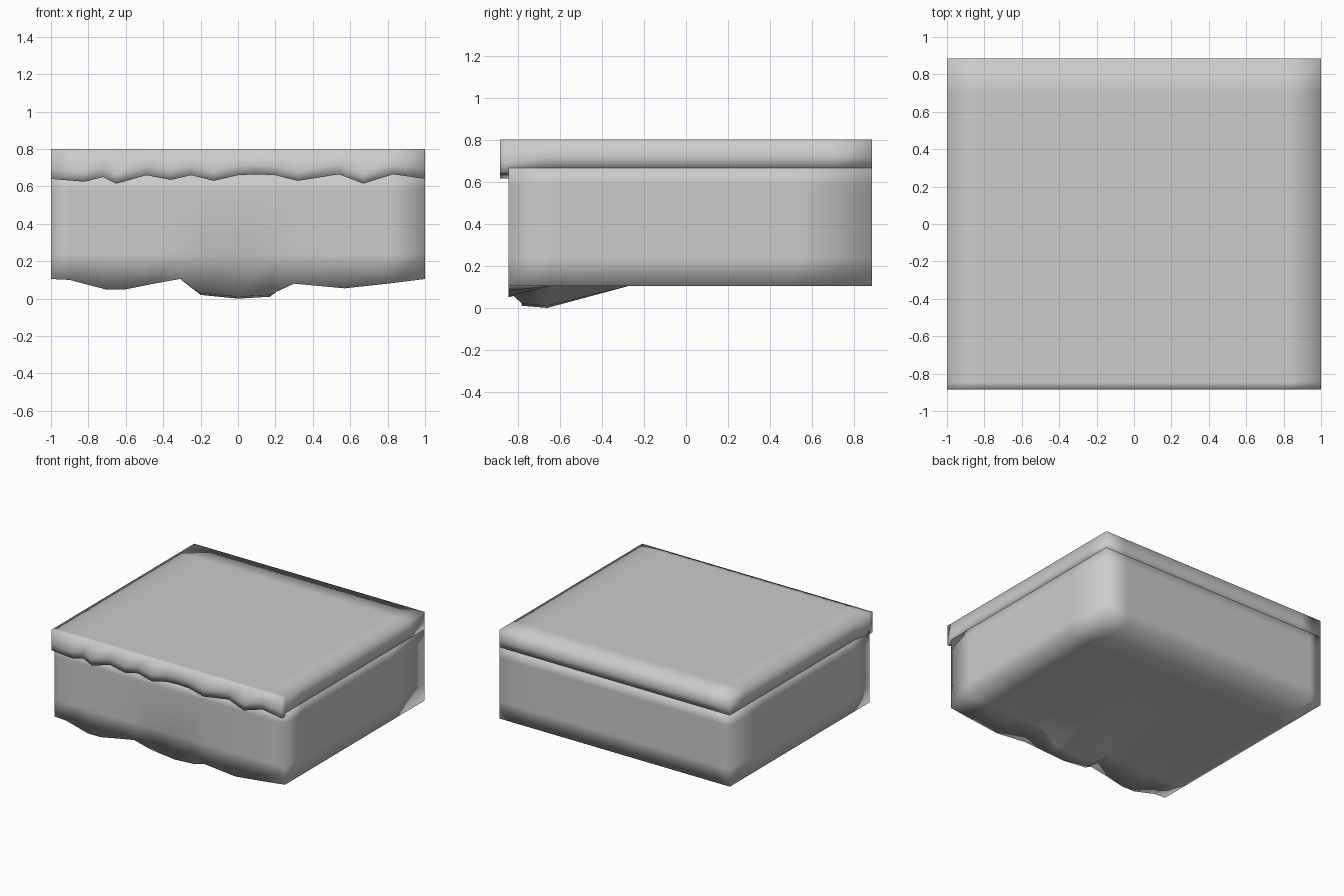
import bpy, bmesh

if "Cube" in bpy.data.objects:
    bpy.data.objects.remove(bpy.data.objects["Cube"])


def wave(points, x):
    """Linear interpolation through (x, z) outline points."""
    for (x0, z0), (x1, z1) in zip(points, points[1:]):
        if x <= x1:
            return z0 + (z1 - z0) * (x - x0) / (x1 - x0)
    return points[-1][1]


def grid_block(name, xs, ny, nz, place):
    """Smooth block surface: a gridded box whose points are set by place(x, j, k)."""
    bm = bmesh.new()
    nx, verts = len(xs), {}

    def v(i, j, k):
        if (i, j, k) not in verts:
            verts[i, j, k] = bm.verts.new(place(xs[i], j, k))
        return verts[i, j, k]

    for k in (0, nz - 1):
        for i in range(nx - 1):
            for j in range(ny - 1):
                bm.faces.new([v(i, j, k), v(i + 1, j, k), v(i + 1, j + 1, k), v(i, j + 1, k)])
    for j in (0, ny - 1):
        for i in range(nx - 1):
            for k in range(nz - 1):
                bm.faces.new([v(i, j, k), v(i + 1, j, k), v(i + 1, j, k + 1), v(i, j, k + 1)])
    for i in (0, nx - 1):
        for j in range(ny - 1):
            for k in range(nz - 1):
                bm.faces.new([v(i, j, k), v(i, j + 1, k), v(i, j + 1, k + 1), v(i, j, k + 1)])
    bmesh.ops.recalc_face_normals(bm, faces=bm.faces)
    for f in bm.faces:
        f.smooth = True
    mesh = bpy.data.meshes.new(name)
    bm.to_mesh(mesh)
    bm.free()
    obj = bpy.data.objects.new(name, mesh)
    bpy.context.collection.objects.link(obj)
    return obj


# Ground body with a ragged front underside
low = [(-1, .105), (-.9, .10), (-.71, .05), (-.6, .05), (-.45, .08), (-.31, .105),
       (-.2, .03), (0, .01), (.17, .02), (.3, .08), (.57, .055), (.8, .08), (1, .105)]
body_y = [-.845, -.64, -.27, .5, .885]


def body_point(x, j, k):
    middle = -.31 < x < .3
    y, bottom = body_y[j], .105
    if j == 0:
        bottom = wave(low, x)
        if k == 0 and middle:
            y = -.78
    elif j == 1 and middle:
        y, bottom = -.66, wave(low, x) - .01
    z = (bottom, .24, .58, .665)[k]
    return (x, y, z)


grid_block("ground_body", [p[0] for p in low], len(body_y), 4, body_point)

# Turf slab with a drooping wavy front lip
lip = [(-1, .64), (-.82, .625), (-.72, .65), (-.65, .615), (-.49, .66), (-.36, .635),
       (-.25, .66), (-.13, .63), (0, .66), (.1, .665), (.2, .66), (.32, .63),
       (.54, .665), (.67, .615), (.83, .665), (1, .64)]
slab_y = [-.885, -.845, -.66, .7, .885]


def slab_point(x, j, k):
    bottom = wave(lip, x) if j < 2 else .665
    z = (bottom, bottom + .05, .8)[k]
    return (x, slab_y[j], z)


grid_block("turf_slab", [p[0] for p in lip], len(slab_y), 3, slab_point)
